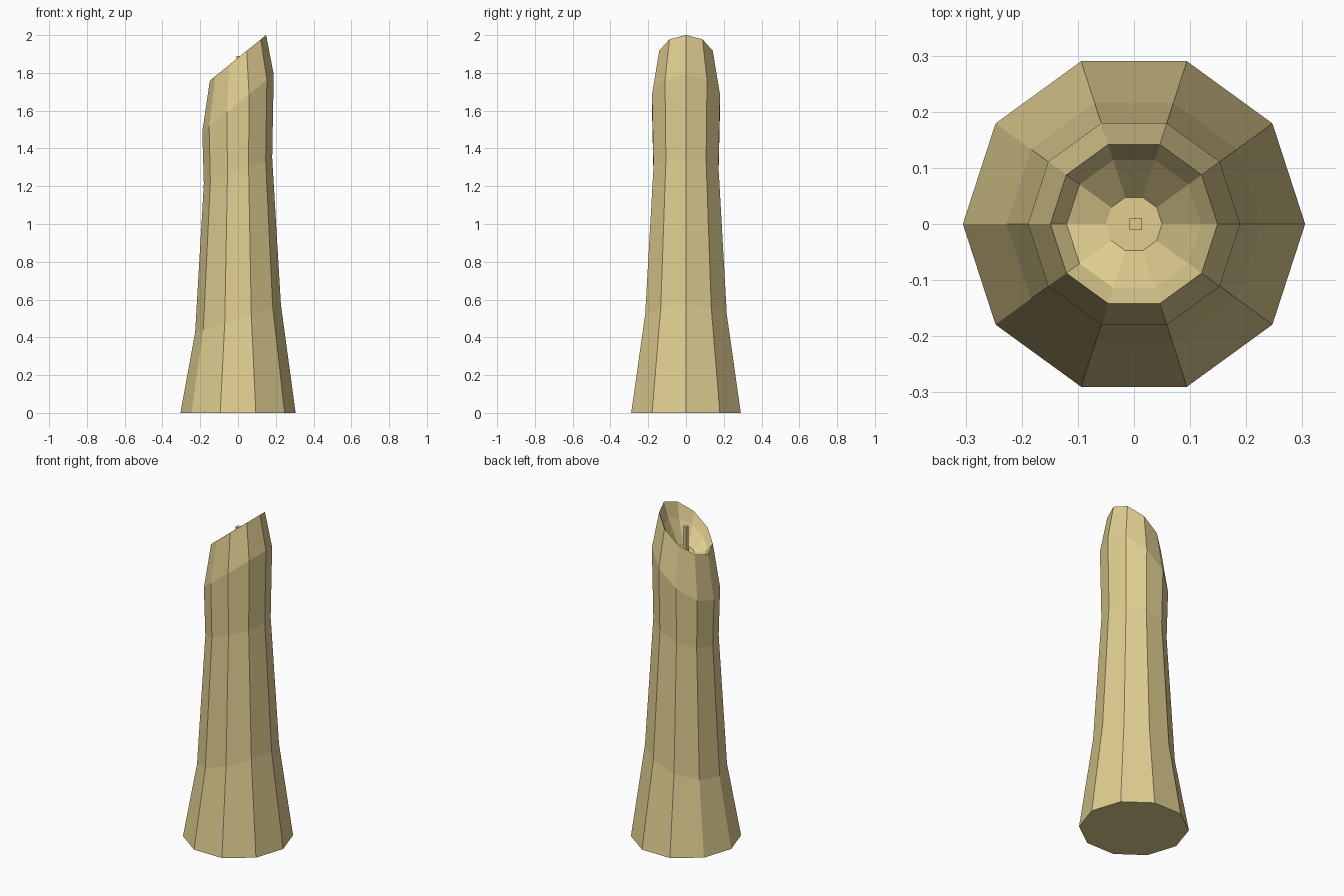
import bpy, bmesh, math

if "Cube" in bpy.data.objects:
    bpy.data.objects.remove(bpy.data.objects["Cube"])

SIDES = 10

wax = bpy.data.materials.new("pale_wax")
wax.diffuse_color = (0.74, 0.61, 0.28, 1)
wax.use_nodes = True
wax.node_tree.nodes["Principled BSDF"].inputs["Base Color"].default_value = wax.diffuse_color


def make_object(name, bm):
    bmesh.ops.recalc_face_normals(bm, faces=bm.faces)
    mesh = bpy.data.meshes.new(name)
    bm.to_mesh(mesh)
    bm.free()
    mesh.materials.append(wax)
    obj = bpy.data.objects.new(name, mesh)
    bpy.context.collection.objects.link(obj)
    return obj


# Candle body: stacked rings (radius, centre height, slope along x), base to melted pool
rings = [
    (0.305, 0.00, 0.00),
    (0.227, 0.50, 0.33),
    (0.181, 1.28, 0.38),
    (0.189, 1.64, 0.80),
    (0.149, 1.88, 0.81),
    (0.120, 1.82, 0.76),
    (0.050, 1.74, 0.35),
]
bm = bmesh.new()
loops = []
for radius, height, slope in rings:
    loop = []
    for i in range(SIDES):
        a = math.tau * i / SIDES
        x, y = radius * math.cos(a), radius * math.sin(a)
        loop.append(bm.verts.new((x, y, height + slope * x)))
    loops.append(loop)
for low, high in zip(loops, loops[1:]):
    for i in range(SIDES):
        j = (i + 1) % SIDES
        bm.faces.new((low[i], low[j], high[j], high[i]))
bm.faces.new(loops[0][::-1])
bm.faces.new(loops[-1])
make_object("candle_body", bm)

# Wick: thin square post standing in the pool
bm = bmesh.new()
bmesh.ops.create_cube(bm, size=1)
bmesh.ops.scale(bm, vec=(0.022, 0.022, 0.16), verts=bm.verts)
bmesh.ops.translate(bm, vec=(0.003, 0, 1.81), verts=bm.verts)
make_object("wick", bm)
